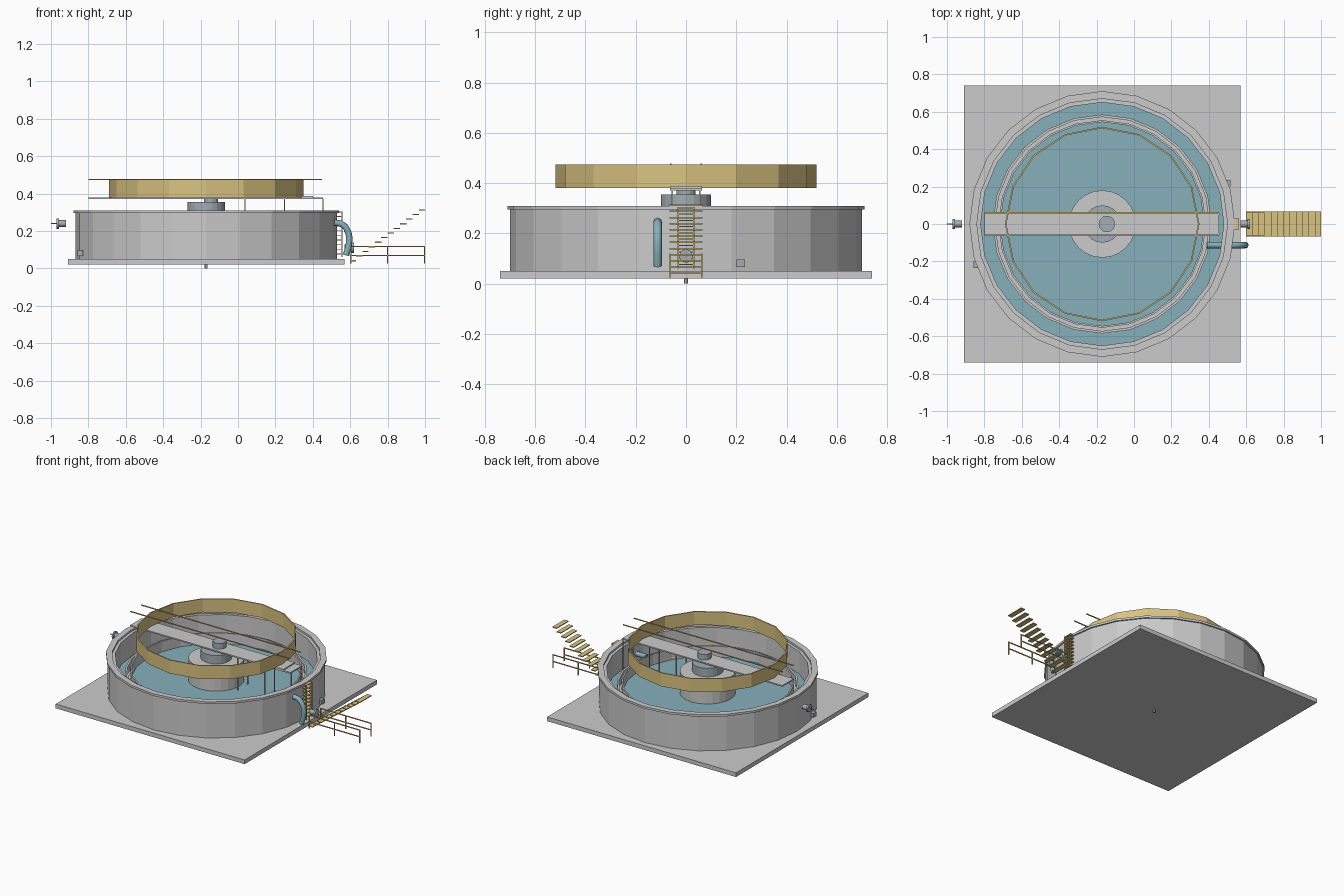
import bpy, bmesh, math
from mathutils import Vector

if "Cube" in bpy.data.objects:
    bpy.data.objects.remove(bpy.data.objects["Cube"])

CX = -0.17  # tank axis


def material(name, rgb):
    m = bpy.data.materials.new(name)
    m.diffuse_color = (*rgb, 1)
    m.use_nodes = True
    m.node_tree.nodes["Principled BSDF"].inputs["Base Color"].default_value = m.diffuse_color
    return m


GOLD = material("gold_paint", (0.70, 0.55, 0.22))
BLUE = material("water_blue", (0.24, 0.44, 0.50))
STEEL = material("steel_blue", (0.36, 0.42, 0.46))


def finish(name, bm, mat=None):
    bmesh.ops.recalc_face_normals(bm, faces=bm.faces)
    me = bpy.data.meshes.new(name)
    bm.to_mesh(me)
    bm.free()
    ob = bpy.data.objects.new(name, me)
    bpy.context.collection.objects.link(ob)
    if mat:
        me.materials.append(mat)
    return ob


def boxes(name, items, mat=None):
    """items: list of (x0, x1, y0, y1, z0, z1)"""
    bm = bmesh.new()
    for x0, x1, y0, y1, z0, z1 in items:
        vs = bmesh.ops.create_cube(bm, size=1)["verts"]
        for v in vs:
            v.co = ((x0 + x1) / 2 + v.co.x * (x1 - x0),
                    (y0 + y1) / 2 + v.co.y * (y1 - y0),
                    (z0 + z1) / 2 + v.co.z * (z1 - z0))
    return finish(name, bm, mat)


def lathe(name, profile, n, mat=None, x=CX, closed=True):
    """Revolve (r, z) points around a vertical axis; r = 0 closes the end."""
    bm = bmesh.new()
    rings = []
    for r, z in profile:
        rings.append([bm.verts.new((x + r * math.cos(2 * math.pi * i / n),
                                    r * math.sin(2 * math.pi * i / n), z))
                      for i in range(n)])
    pairs = list(zip(rings, rings[1:]))
    if closed:
        pairs.append((rings[-1], rings[0]))
    for a, b in pairs:
        for i in range(n):
            j = (i + 1) % n
            bm.faces.new((a[i], a[j], b[j], b[i]))
    if not closed:
        bm.faces.new(rings[0])
        bm.faces.new(rings[-1])
    return finish(name, bm, mat)


def ring(name, r0, r1, z0, z1, n, mat=None):
    return lathe(name, [(r0, z0), (r1, z0), (r1, z1), (r0, z1)], n, mat)


def disc(name, r, z0, z1, n, mat=None, x=CX):
    return lathe(name, [(r, z0), (r, z1)], n, mat, x, False)


def tube(name, pts, r, mat=None):
    cu = bpy.data.curves.new(name, "CURVE")
    cu.dimensions = "3D"
    cu.bevel_depth = r
    cu.bevel_resolution = 2
    cu.use_fill_caps = True
    sp = cu.splines.new("POLY")
    sp.points.add(len(pts) - 1)
    for p, c in zip(sp.points, pts):
        p.co = (*c, 1)
    ob = bpy.data.objects.new(name, cu)
    bpy.context.collection.objects.link(ob)
    if mat:
        cu.materials.append(mat)
    return ob


# foundation and tank shell
boxes("base_slab", [(-0.91, 0.57, -0.74, 0.74, 0.02, 0.05)])
disc("floor_drain", 0.008, 0.0, 0.03, 8)
ring("tank_wall", 0.65, 0.70, 0.05, 0.297, 24)
ring("tank_rim", 0.67, 0.71, 0.295, 0.31, 24)
disc("water", 0.652, 0.05, 0.14, 24, BLUE)

# overflow trough rings
ring("launder_outer_wall", 0.572, 0.585, 0.12, 0.20, 24)
ring("launder_inner_wall", 0.545, 0.555, 0.12, 0.215, 24)
ring("launder_floor", 0.55, 0.58, 0.12, 0.15, 24)

# centre well, drive drum and cap
disc("feed_well", 0.18, 0.06, 0.295, 24)
disc("drive_drum", 0.10, 0.295, 0.355, 20, STEEL)
disc("drive_neck", 0.038, 0.355, 0.38, 16, STEEL, -0.145)
disc("drive_cap", 0.044, 0.38, 0.42, 12, STEEL, -0.145)

# raised gold baffle
ring("gold_baffle", 0.512, 0.52, 0.38, 0.475, 16, GOLD)

# bridge with legs and rails
boxes("bridge_deck", [(-0.80, 0.455, -0.064, 0.064, 0.371, 0.380),
                      (0.34, 0.40, -0.064, 0.064, 0.380, 0.388)])
boxes("bridge_legs", [(x - 0.003, x + 0.003, s * 0.055 - 0.003, s * 0.055 + 0.003, 0.14, 0.372)
                      for x in (0.037, 0.248, 0.455) for s in (-1, 1)])
boxes("bridge_rails", [(-0.80, 0.45, s * 0.06 - 0.003, s * 0.06 + 0.003, 0.472, 0.478)
                       for s in (-1, 1)], GOLD)

# side stair: treads, handrails and posts
boxes("stair_treads", [(0.598 + i * 0.0335, 0.632 + i * 0.0335, -0.066, 0.066,
                        0.038 + i * 0.0247, 0.044 + i * 0.0247) for i in range(12)], GOLD)
rails = []
for s in (-1, 1):
    y = s * 0.063
    for z in (0.07, 0.117):
        rails.append((0.60, 1.0, y - 0.003, y + 0.003, z - 0.003, z + 0.003))
    for x in (0.603, 0.80, 0.997):
        rails.append((x - 0.003, x + 0.003, y - 0.003, y + 0.003, 0.025, 0.117))
boxes("stair_rails", rails, GOLD)

# wall ladder
ladder = [(0.553, 0.559, s * 0.03 - 0.003, s * 0.03 + 0.003, 0.06, 0.305) for s in (-1, 1)]
ladder += [(0.525, 0.558, -0.03, 0.03, 0.075 + i * 0.025, 0.079 + i * 0.025) for i in range(10)]
boxes("wall_ladder", ladder, GOLD)

# discharge pipe: bend outside the wall, short length inside
tube("discharge_pipe", [(0.515, -0.113, 0.245), (0.55, -0.113, 0.24), (0.575, -0.113, 0.222),
                        (0.591, -0.113, 0.19), (0.596, -0.113, 0.16), (0.591, -0.113, 0.115),
                        (0.577, -0.113, 0.07)], 0.017, BLUE)
tube("inner_pipe", [(0.39, -0.113, 0.20), (0.48, -0.113, 0.20)], 0.017, BLUE)

# flanged nozzles on both sides
for side, x, d, z in (("left", -0.97, 1, 0.24), ("right", 0.62, -1, 0.11)):
    tube(side + "_flange", [(x, 0, z), (x + d * 0.012, 0, z)], 0.028, STEEL)
    tube(side + "_nozzle", [(x, 0, z), (x + d * 0.05, 0, z)], 0.018, STEEL)
    tube(side + "_stem", [(x - d * 0.03 if d > 0 else x, 0, z), (x, 0, z)], 0.003, STEEL)

# small sampling boxes on the wall
boxes("sample_boxes", [(0.485, 0.515, 0.20, 0.235, 0.067, 0.096),
                       (-0.858, -0.83, -0.235, -0.20, 0.067, 0.096)], STEEL)
